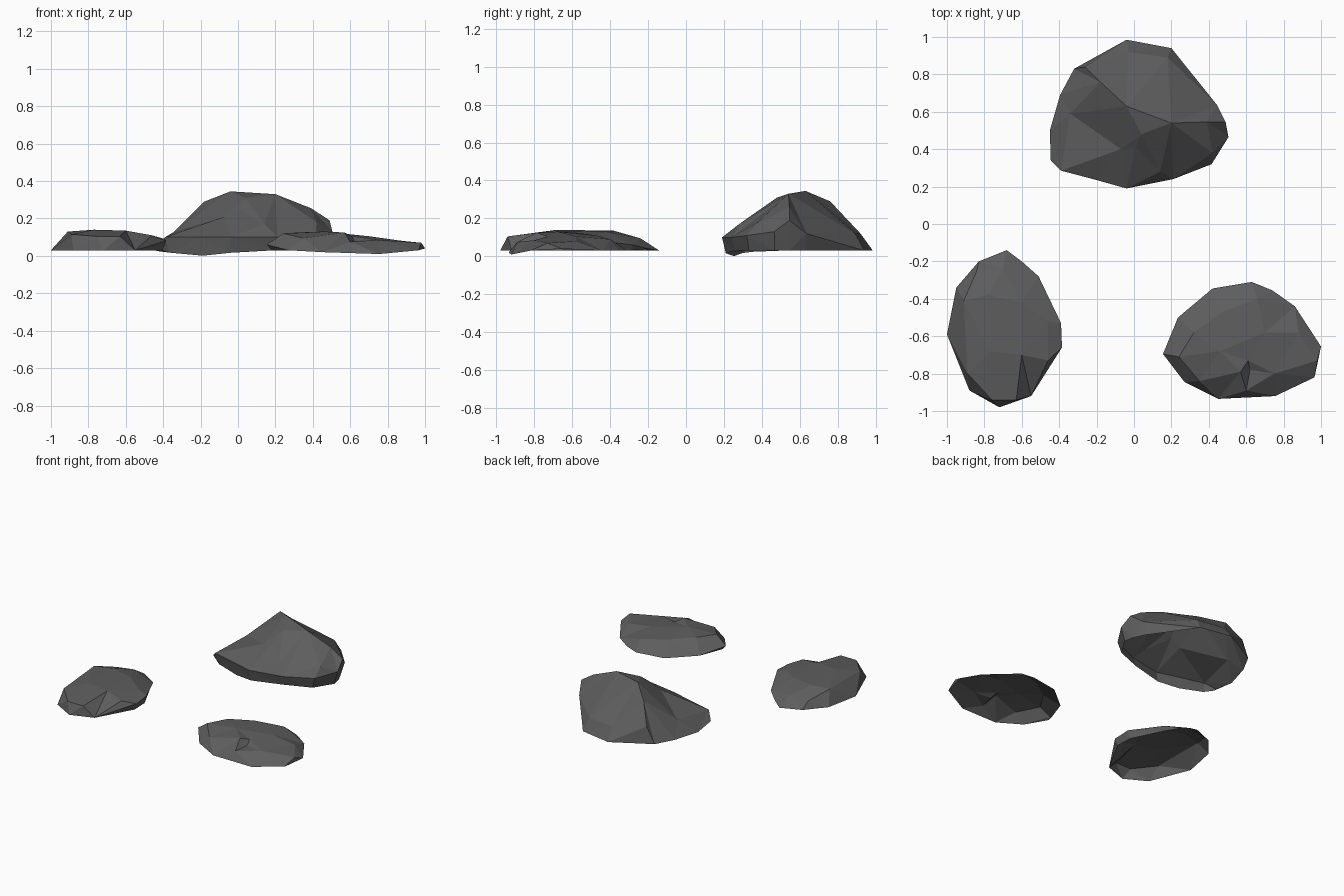
import bpy
import bmesh
from mathutils import Vector
from mathutils.geometry import delaunay_2d_cdt

cube = bpy.data.objects.get("Cube")
if cube:
    bpy.data.objects.remove(cube, do_unlink=True)

GROUND = 0.03      # height of the open underside
UNDERCUT = 0.94    # how far the rim tucks in beneath an overhanging edge

stone = bpy.data.materials.new("stone_grey")
stone.use_nodes = True
stone.diffuse_color = (0.11, 0.11, 0.11, 1)
stone.node_tree.nodes["Principled BSDF"].inputs["Base Color"].default_value = stone.diffuse_color


def to_units(points):
    """Convert points given in hundredths to vectors."""
    return [Vector(p) / 100 for p in points]


def build_rock(name, outline, crown, ridges=(), low_point=None):
    """Stretch a faceted shell over an outline (anticlockwise) and crown points.

    Ridges are chains of crown indices that must stay as sharp edges.
    Raised outline points get a skirt that tucks under to the open base.
    """
    outline, crown = to_units(outline), to_units(crown)
    count = len(outline)
    points = outline + crown
    border = [(i, (i + 1) % count) for i in range(count)]
    creases = [(count + a, count + b)
               for chain in ridges for a, b in zip(chain, chain[1:])]

    # Triangulate the shell from above
    flat = [p.to_2d() for p in points]
    result = delaunay_2d_cdt(flat, border + creases, [], 1, 0.0001)
    triangles, sources = result[2], result[3]

    bm = bmesh.new()
    verts = [bm.verts.new(p) for p in points]
    for tri in triangles:
        corners = [verts[sources[i][0]] for i in tri if sources[i]]
        if len(set(corners)) == len(tri):
            bm.faces.new(corners)

    # Undercut skirt below the raised part of the outline
    centre = sum(outline, Vector()) / count
    rim = []
    for vert, p in zip(verts, outline):
        if p.z > GROUND * 1.5:
            base = centre.lerp(p, UNDERCUT)
            base.z = GROUND
            if low_point:
                reach = (base.to_2d() - Vector(low_point)).length
                base.z -= max(0, GROUND - reach * 0.1)
            vert = bm.verts.new(base)
        rim.append(vert)
    for a, b in border:
        loop = list(dict.fromkeys([verts[b], verts[a], rim[a], rim[b]]))
        if len(loop) > 2:
            bm.faces.new(loop)

    bmesh.ops.triangulate(bm, faces=bm.faces[:])
    mesh = bpy.data.meshes.new(name)
    bm.to_mesh(mesh)
    bm.free()
    mesh.materials.append(stone)
    rock = bpy.data.objects.new(name, mesh)
    bpy.context.collection.objects.link(rock)
    return rock


# Tall rock at the back, with a crest and a steep step on its front
build_rock(
    "large_rock",
    outline=[(-4, 98.5, 3), (-32, 83, 3), (-39.5, 69, 3), (-45, 50, 3),
             (-44.5, 34, 5), (-39, 28.5, 10), (-20, 23.5, 10), (-4, 19, 10),
             (21, 24, 10), (41.5, 32, 11), (50.5, 46.5, 13), (49, 54.5, 19),
             (44.5, 63.5, 12), (20, 94, 3)],
    crown=[(-4, 63, 34.5), (20, 54, 33), (39, 54.5, 25.5), (4, 48, 31),
           (1, 41, 25), (-18, 76, 29), (-26, 84, 15), (-34, 59, 13),
           (14, 28, 17), (42, 38, 18), (-7, 40, 21), (18, 89, 12),
           (-3, 92, 12)],
    ridges=[(6, 5, 0, 1, 2), (0, 3, 4), (3, 1)],
    low_point=(-0.2, 0.25))

# Long flat rock at the front left
build_rock(
    "long_flat_rock",
    outline=[(-68, -14, 3), (-83, -20, 3), (-95, -34, 3), (-100, -59, 3),
             (-88, -89, 3), (-72, -98, 3), (-55, -92, 3), (-38.5, -66, 8),
             (-39, -53, 9), (-51, -28, 6), (-60, -20, 4)],
    crown=[(-91, -41, 13), (-89, -80, 11.5), (-76, -94, 10.5),
           (-63, -94, 10.5), (-78, -38, 13.5), (-60, -42, 13),
           (-77, -68, 14), (-60, -70, 13.5), (-46, -52, 11),
           (-46, -73, 11), (-70, -24, 9.5), (-84, -25, 8)],
    ridges=[(11, 0, 1, 2, 3)])

# Wide flat rock at the front right, with a small chipped step
build_rock(
    "wide_flat_rock",
    outline=[(63, -31, 3), (42, -34.5, 3), (23.5, -50, 4), (15.5, -69.5, 6),
             (27, -84.5, 3), (45, -93.5, 2), (75.5, -92, 1), (96.5, -82, 3),
             (100, -65.5, 4), (86, -44, 3), (74, -35.5, 3)],
    crown=[(35, -84, 9.5), (57, -79, 12.5), (61, -73, 10.5), (60, -89, 7.5),
           (24, -71, 12), (32, -58, 12.5), (47, -47, 11), (66, -40, 9),
           (46, -68, 13), (70, -58, 10.5), (88, -58, 8), (98, -73, 7),
           (75, -80, 8.5), (62, -78, 8)],
    ridges=[(0, 1, 2), (1, 3), (2, 13, 3)])
